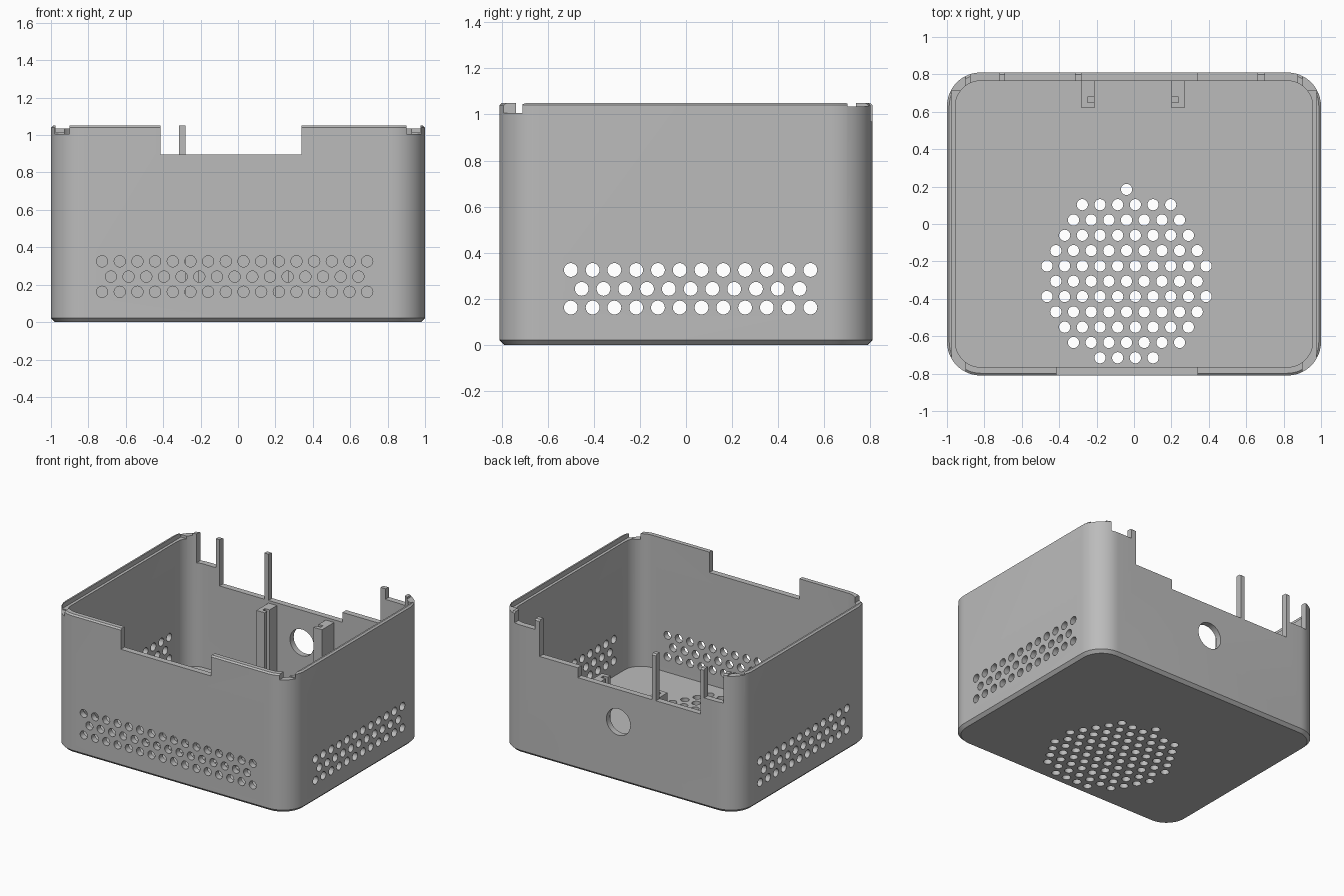
import bpy, bmesh, math
from mathutils import Matrix, Vector

cube = bpy.data.objects.get("Cube")
if cube:
    bpy.data.objects.remove(cube, do_unlink=True)

HX, HY, TOP, WALL, RAD = 1.0, 0.81, 1.05, 0.045, 0.18
PITCH, HOLE = 0.0945, 0.03

grey = bpy.data.materials.new("plain grey plastic")
grey.use_nodes = True
grey.diffuse_color = (0.5, 0.5, 0.5, 1)
grey.node_tree.nodes["Principled BSDF"].inputs["Base Color"].default_value = (0.5, 0.5, 0.5, 1)


def make(name, bm):
    bmesh.ops.recalc_face_normals(bm, faces=bm.faces)
    mesh = bpy.data.meshes.new(name)
    bm.to_mesh(mesh)
    bm.free()
    mesh.materials.append(grey)
    obj = bpy.data.objects.new(name, mesh)
    bpy.context.collection.objects.link(obj)
    return obj


def activate(obj):
    bpy.ops.object.select_all(action='DESELECT')
    obj.select_set(True)
    bpy.context.view_layer.objects.active = obj


def cut(obj, bm):
    cutter = make("cutter", bm)
    cutter.hide_render = True
    mod = obj.modifiers.new("cut", 'BOOLEAN')
    mod.operation, mod.solver, mod.object = 'DIFFERENCE', 'EXACT', cutter
    activate(obj)
    bpy.ops.object.modifier_apply(modifier=mod.name)
    bpy.data.objects.remove(cutter, do_unlink=True)


def box(x0, x1, y0, y1, z0, z1):
    bm = bmesh.new()
    size = Matrix.Diagonal((x1 - x0, y1 - y0, z1 - z0, 1))
    mid = Matrix.Translation(((x0 + x1) / 2, (y0 + y1) / 2, (z0 + z1) / 2))
    bmesh.ops.create_cube(bm, size=1, matrix=mid @ size)
    return bm


def drill(bm, centre, axis, depth, radius=HOLE, segments=24):
    turn = Vector(axis).to_track_quat('Z', 'Y').to_matrix().to_4x4()
    bmesh.ops.create_cone(bm, cap_ends=True, segments=segments, radius1=radius,
                          radius2=radius, depth=depth,
                          matrix=Matrix.Translation(centre) @ turn)


def row(count, middle):
    return [middle + (i - (count - 1) / 2) * PITCH for i in range(count)]


# Open tray with rounded corners, swept from stacked rounded rectangles
def ring(bm, inset, z, steps=12):
    r = RAD - inset
    verts = []
    for k, (sx, sy) in enumerate([(1, 1), (-1, 1), (-1, -1), (1, -1)]):
        for i in range(steps + 1):
            a = math.pi / 2 * (k + i / steps)
            verts.append(bm.verts.new((sx * (HX - RAD) + r * math.cos(a),
                                       sy * (HY - RAD) + r * math.sin(a), z)))
    return verts


bm = bmesh.new()
section = [(0.022, 0), (0, 0.022), (0, TOP - 0.01), (0.012, TOP), (WALL, TOP), (WALL, WALL)]
rings = [ring(bm, d, z) for d, z in section]
for a, b in zip(rings, rings[1:]):
    for i in range(len(a)):
        j = (i + 1) % len(a)
        bm.faces.new((a[i], a[j], b[j], b[i]))
bm.faces.new(rings[0])
bm.faces.new(rings[-1])
case = make("case_shell", bm)

# Vent holes in the front, both sides and the floor, and the round port
holes = bmesh.new()
for z, trim in [(0.325, 0), (0.243, 1), (0.162, 0)]:
    for x in row(16 - trim, -0.018):
        drill(holes, (x, -HY, z), (0, 1, 0), 0.2)
    for y in row(12 - trim, 0.02):
        drill(holes, (0, y, z), (1, 0, 0), 2.2)
for i, count in enumerate([1, 6, 7, 8, 9, 10, 9, 10, 9, 8, 7, 4]):
    for x in row(count, -0.04):
        drill(holes, (x, 0.185 - i * PITCH * math.sin(math.pi / 3), 0), (0, 0, 1), 0.2)
drill(holes, (0, HY, 0.455), (0, 1, 0), 0.2, 0.1, 48)
cut(case, holes)

# Front opening
cut(case, box(-0.415, 0.34, -0.95, -0.7, 0.895, 1.2))

# Stepped back openings that leave thin posts standing
for x0, x1, z in [(-0.875, -0.72, 0.83), (-0.69, -0.315, 0.70), (-0.28, 0.34, 0.70),
                  (0.32, 0.66, 0.775), (0.70, 0.875, 0.97)]:
    cut(case, box(x0, x1, 0.72, 0.95, z, 1.2))

# Lowered corners and inner rim ledge on both sides
for s in (-1, 1):
    def side(a, b):
        return sorted((s * a, s * b))
    cut(case, box(*side(0.9, 1.1), -0.95, -0.71, 1.007, 1.2))
    cut(case, box(*side(0.9, 1.1), 0.70, 0.95, 1.035, 1.2))
    cut(case, box(*side(0.9, 0.976), -0.72, 0.71, 1.015, 1.2))

activate(case)
bpy.ops.object.shade_smooth_by_angle(angle=math.radians(30))

# Slotted pillars behind the port, slots facing each other
for name, s, x in [("right_pillar", -1, -0.245), ("left_pillar", 1, 0.235)]:
    pillar = make(name, box(x - 0.035, x + 0.035, 0.62, 0.768, 0.04, 0.68))
    inner = x - s * 0.035
    a, b = sorted((inner + s * 0.038, inner - s * 0.05))
    cut(pillar, box(a, b, 0.65, 0.678, 0.06, 0.9))
